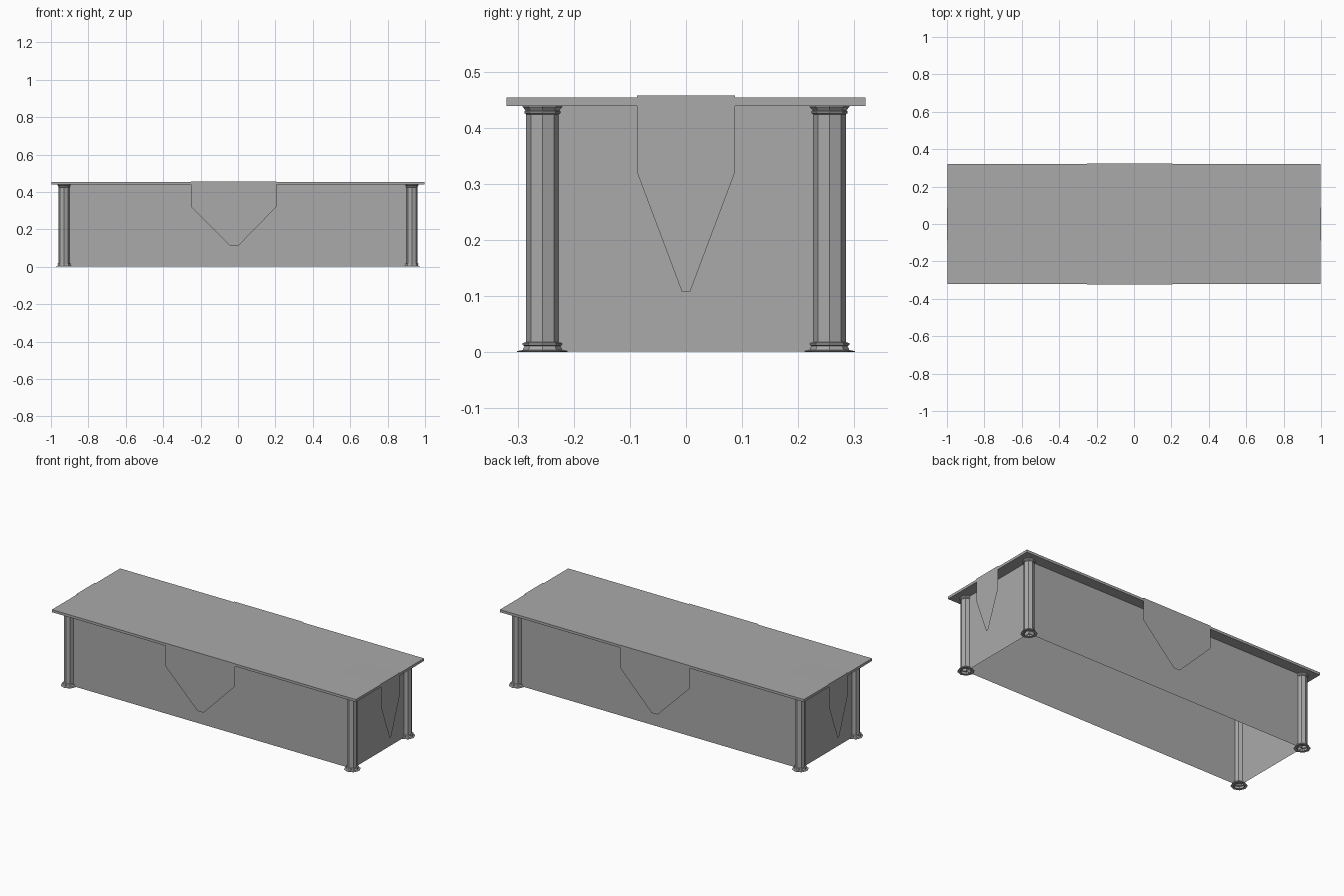
import bpy
import math

cube = bpy.data.objects.get("Cube")
if cube:
    bpy.data.objects.remove(cube, do_unlink=True)

stone = bpy.data.materials.new("plain grey")
stone.use_nodes = True
GREY = (0.4, 0.4, 0.4, 1)
stone.diffuse_color = GREY
bsdf = next(n for n in stone.node_tree.nodes if n.type == "BSDF_PRINCIPLED")
bsdf.inputs["Base Color"].default_value = GREY


def make(name, verts, faces):
    mesh = bpy.data.meshes.new(name)
    mesh.from_pydata(verts, [], faces)
    mesh.materials.append(stone)
    obj = bpy.data.objects.new(name, mesh)
    bpy.context.collection.objects.link(obj)
    return obj


def box(name, hx, hy, z0, z1, bottom=True):
    corners = [(-hx, -hy), (hx, -hy), (hx, hy), (-hx, hy)]
    verts = [(x, y, z) for z in (z0, z1) for x, y in corners]
    faces = [(i, (i + 1) % 4, (i + 1) % 4 + 4, i + 4) for i in range(4)]
    faces.append((4, 5, 6, 7))
    if bottom:
        faces.append((3, 2, 1, 0))
    return make(name, verts, faces)


# Hollow body, open underneath, and the overhanging slab
COL_X, COL_Y = 0.93, 0.256
SLAB_X, SLAB_Y, SLAB_TOP = 0.998, 0.32, 0.454
box("body", COL_X, COL_Y, 0.001, 0.439, bottom=False)
box("table_top", SLAB_X, SLAB_Y, 0.439, SLAB_TOP)

# Eight-sided corner columns with a flared foot and a small capital
PROFILE = [(0.029, 0), (0.045, 0), (0.045, 0.002), (0.035, 0.004),
           (0.032, 0.011), (0.035, 0.013), (0.035, 0.016), (0.029, 0.018),
           (0.029, 0.424), (0.032, 0.426), (0.032, 0.429), (0.030, 0.431),
           (0.035, 0.437), (0.035, 0.439)]
SIDES = 8


def column(name, cx, cy):
    verts = []
    for r, z in PROFILE:
        for k in range(SIDES):
            a = math.tau * k / SIDES
            verts.append((cx + r * math.cos(a), cy + r * math.sin(a), z))
    faces = []
    for j in range(len(PROFILE) - 1):
        for k in range(SIDES):
            n = (k + 1) % SIDES
            faces.append((j * SIDES + k, j * SIDES + n,
                          (j + 1) * SIDES + n, (j + 1) * SIDES + k))
    make(name, verts, faces)


for sx, side in ((1, "left"), (-1, "right")):
    for sy, end in ((-1, "front"), (1, "back")):
        column(f"{end}_{side}_column", sx * COL_X, sy * COL_Y)


# Thin cloths: a sheet on the slab that folds over the edge into a point
def cloth(name, place, a0, a1, tip0, tip1, edge, inner, z_edge, z_inner, z_tip):
    verts = [place(a0, inner, z_inner), place(a1, inner, z_inner),
             place(a1, edge, z_edge), place(a0, edge, z_edge),
             place(a1, edge, 0.32), place(tip1, edge, z_tip),
             place(tip0, edge, z_tip), place(a0, edge, 0.32)]
    faces = [(0, 1, 2, 3), (3, 2, 4, 5, 6, 7)]
    # Keep the sheet facing up and outwards on mirrored sides
    (ax, ay, _), (bx, by, _), (cx, cy, _) = verts[:3]
    if (bx - ax) * (cy - by) - (by - ay) * (cx - bx) < 0:
        faces = [f[::-1] for f in faces]
    make(name, verts, faces)


for s, side, end in ((1, "left", "back"), (-1, "right", "front")):
    cloth(f"{end}_cloth", lambda a, d, z: (a, s * d, z),
          -0.25, 0.205, -0.04, 0.0, 0.323, 0.0, 0.4565, 0.4565, 0.11)
    cloth(f"{side}_cloth", lambda a, d, z: (s * d, a, z),
          -0.087, 0.087, -0.007, 0.007, 1.0, 0.72, 0.4575, 0.4545, 0.107)
